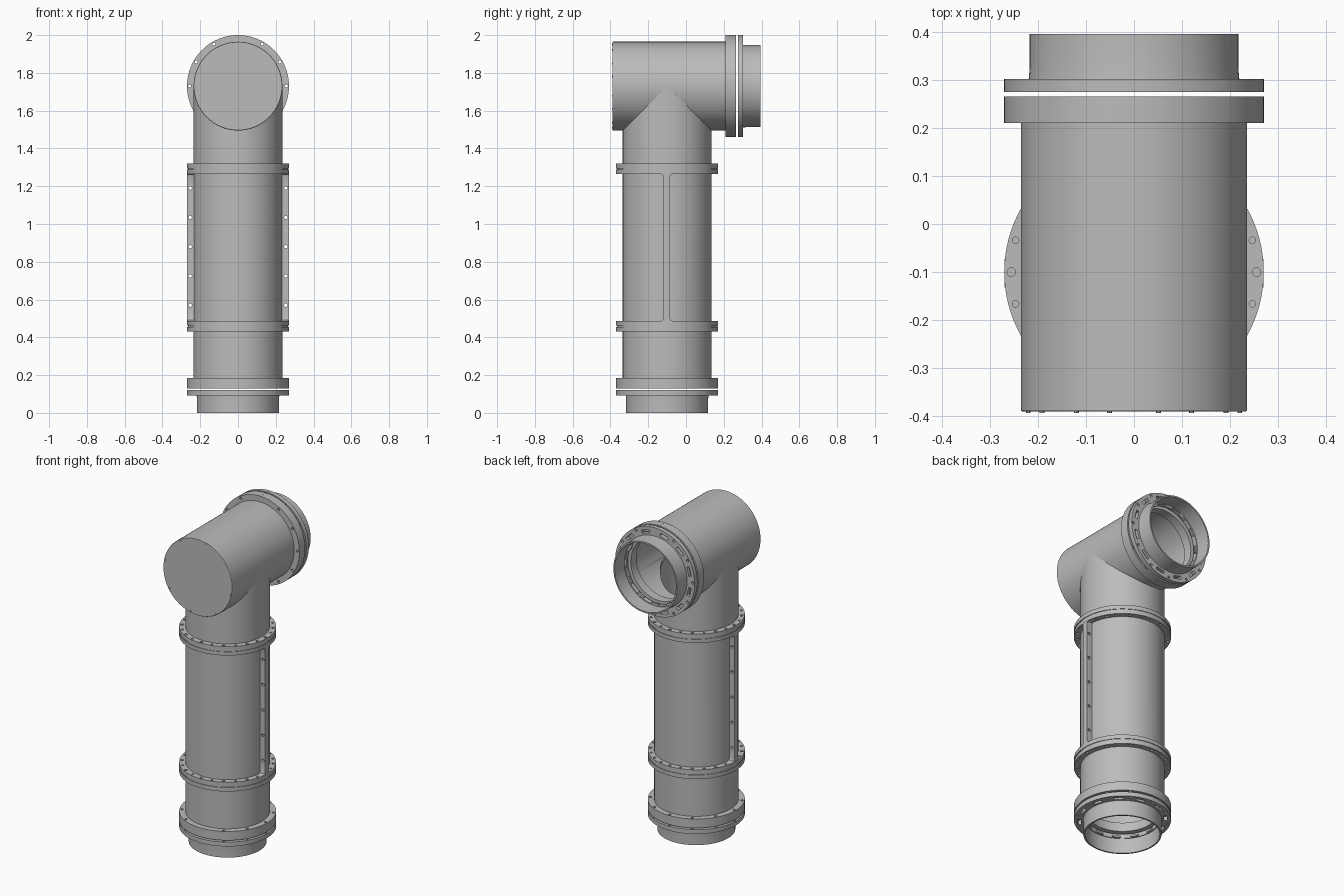
import bpy, bmesh
from math import cos, sin, pi, radians
from mathutils import Matrix, Vector

if "Cube" in bpy.data.objects:
    bpy.data.objects.remove(bpy.data.objects["Cube"])

grey = bpy.data.materials.new("plain grey")
grey.use_nodes = True
grey.diffuse_color = (0.5, 0.5, 0.5, 1)
grey.node_tree.nodes["Principled BSDF"].inputs["Base Color"].default_value = (0.5, 0.5, 0.5, 1)

SEG = 96
R, RIM, BORE = 0.235, 0.27, 0.22      # pipe, flange and inner radii
AXIS_Y, ELBOW_Z = -0.10, 1.73
UPRIGHT = Matrix.Translation((0, AXIS_Y, 0))
LEVEL = Matrix.Translation((0, 0, ELBOW_Z)) @ Matrix.Rotation(-pi / 2, 4, 'X') @ Matrix.Rotation(pi, 4, 'Z')


def finish(name, bm, matrix=Matrix()):
    bmesh.ops.remove_doubles(bm, verts=bm.verts, dist=1e-5)
    bmesh.ops.recalc_face_normals(bm, faces=bm.faces)
    bm.transform(matrix)
    mesh = bpy.data.meshes.new(name)
    bm.to_mesh(mesh)
    bm.free()
    mesh.materials.append(grey)
    obj = bpy.data.objects.new(name, mesh)
    bpy.context.collection.objects.link(obj)
    smooth(mesh)
    return obj


def smooth(mesh):
    mesh.shade_smooth()
    mesh.set_sharp_from_angle(angle=radians(30))


def lathe(name, profile, matrix, shape=None):
    """Turn a closed (radius, height) outline around the local z axis."""
    bm = bmesh.new()
    rings = []
    for i in range(SEG):
        a = 2 * pi * i / SEG
        pts = [Vector((r * cos(a), r * sin(a), z)) for r, z in profile]
        rings.append([bm.verts.new(shape(p) if shape else p) for p in pts])
    n = len(profile)
    for i in range(SEG):
        a, b = rings[i], rings[(i + 1) % SEG]
        for j in range(n):
            k = (j + 1) % n
            if profile[j][0] or profile[k][0]:
                bm.faces.new((a[j], b[j], b[k], a[k]))
    return finish(name, bm, matrix)


def ring(name, inner, outer, z0, z1, matrix):
    return lathe(name, [(inner, z0), (outer, z0), (outer, z1), (inner, z1)], matrix)


def rod(bm, pos, radius, depth, axis='Z'):
    turn = Matrix.Rotation(pi / 2, 4, 'X') if axis == 'Y' else Matrix()
    bmesh.ops.create_cone(bm, cap_ends=True, segments=12, radius1=radius, radius2=radius,
                          depth=depth, matrix=Matrix.Translation(pos) @ turn)


def box(bm, pos, size, angle=0):
    m = Matrix.Rotation(angle, 4, 'Z') @ Matrix.Translation(pos) @ Matrix.Diagonal((*size, 1))
    bmesh.ops.create_cube(bm, size=1, matrix=m)


def cut(obj, bm, matrix=Matrix()):
    """Subtract the cutter volume and bake the result."""
    cutter = finish("cutter", bm, matrix)
    cutter.hide_render = True
    mod = obj.modifiers.new("cut", 'BOOLEAN')
    mod.operation, mod.solver, mod.object = 'DIFFERENCE', 'EXACT', cutter
    graph = bpy.context.evaluated_depsgraph_get()
    mesh = bpy.data.meshes.new_from_object(obj.evaluated_get(graph))
    obj.modifiers.clear()
    obj.data = mesh
    bpy.data.objects.remove(cutter)
    smooth(mesh)


def polar(r, degrees, z=0):
    a = radians(degrees)
    return Vector((r * cos(a), r * sin(a), z))


# Upright pipe, mitred at the top to meet the level pipe
def mitre(p):
    return Vector((p.x, p.y, ELBOW_Z - abs(p.y))) if p.z > 1 else p


lathe("upright_pipe", [(BORE, 0.15), (R, 0.15), (R, 1.5), (BORE, 1.5)], UPRIGHT, mitre)

# Level pipe with a closed front and an opening into the upright pipe
level = lathe("level_pipe", [(0, -0.39), (R - 0.002, -0.39), (R, -0.387), (R, 0.24), (BORE, 0.24),
                             (BORE, -0.375), (0, -0.375)], LEVEL)
bm = bmesh.new()
bmesh.ops.create_cone(bm, cap_ends=True, segments=64, radius1=0.2, radius2=0.2, depth=0.5,
                      matrix=Matrix.Translation((0, AXIS_Y, ELBOW_Z - 0.25)))
cut(level, bm)

# Small rivets around the front cap
bm = bmesh.new()
for i in range(8):
    p = polar(0.226, 32 + 45 * i)
    rod(bm, (p.x, -0.39, ELBOW_Z + p.y), 0.005, 0.006, 'Y')
finish("cap_rivets", bm)

# Paired flanges on the upright pipe, with bolt holes
for name, z0, z1 in (("lower_flange_bottom", 0.43, 0.455), ("lower_flange_top", 0.462, 0.487),
                     ("upper_flange_bottom", 1.265, 1.288), ("upper_flange_top", 1.295, 1.32)):
    flange = ring(name, R - 0.005, RIM, z0, z1, UPRIGHT)
    bm = bmesh.new()
    for i in range(24):
        rod(bm, polar(0.255, 15 * i, z0), 0.007 if i % 2 else 0.009, 0.1)
    cut(flange, bm, UPRIGHT)
for name, z in (("lower_gasket", 0.4585), ("upper_gasket", 1.2915)):
    ring(name, R - 0.005, RIM - 0.004, z - 0.0036, z + 0.0036, UPRIGHT)

# Drilled side ribs, flared where they meet the flanges
for side, name in ((1, "left_rib"), (-1, "right_rib")):
    bm = bmesh.new()
    mid, half, z0, z1 = -0.1025, 0.0175, 0.487, 1.265
    flare = [(half + 0.012, 0), (half + 0.004, 0.004), (half, 0.014)]
    edge = [(w, z0 + d) for w, d in flare] + [(w, z1 - d) for w, d in reversed(flare)]
    outline = [(mid + w, z) for w, z in edge] + [(mid - w, z) for w, z in reversed(edge)]
    face = bm.faces.new([bm.verts.new((side * 0.228, y, z)) for y, z in outline])
    out = bmesh.ops.extrude_face_region(bm, geom=[face])["geom"]
    for v in out:
        if isinstance(v, bmesh.types.BMVert):
            v.co.x = side * (RIM - 0.001)
    rib = finish(name, bm)
    bm = bmesh.new()
    for i in range(5):
        rod(bm, (side * 0.253, mid, 0.57 + 0.155 * i), 0.009, 0.2, 'Y')
    cut(rib, bm)

# The same open coupling at the foot and at the back
FOOT = Matrix.Translation((0, AXIS_Y, 0.185)) @ Matrix.Rotation(pi, 4, 'X')
BACK = Matrix.Translation((0, 0.21, 0)) @ LEVEL
for end, place in (("foot", FOOT), ("back", BACK)):
    flange = ring(end + "_flange", 0.19, RIM, 0, 0.055, place)
    nozzle = lathe(end + "_nozzle", [(0.203, 0.065), (RIM, 0.065), (RIM, 0.092), (0.219, 0.092),
                                     (0.217, 0.115), (0.217, 0.185), (0.208, 0.185), (0.208, 0.092),
                                     (0.203, 0.092)], place)
    for part in (flange, nozzle):
        bm = bmesh.new()
        for i in range(12):
            if i != 3:
                rod(bm, polar(0.256, 30 * i, 0.05), 0.008, 0.2)
            if part == nozzle:
                box(bm, (0.24, 0, 0.08), (0.018, 0.055, 0.08), radians(30 * i + 15))
        cut(part, bm, place)

    # Locking teeth inside the mouth
    bm = bmesh.new()
    for i in range(12):
        box(bm, (0.2, 0, 0.085), (0.016, 0.045, 0.012), radians(30 * i))
    finish(end + "_teeth", bm, place)

    # Key plates marking the split of the clamp
    bm = bmesh.new()
    for z, depth in ((0.0275, 0.054), (0.0785, 0.026)):
        box(bm, (0, RIM - 0.002, z), (0.014, 0.005, depth))
    finish(end + "_split_key", bm, place)
